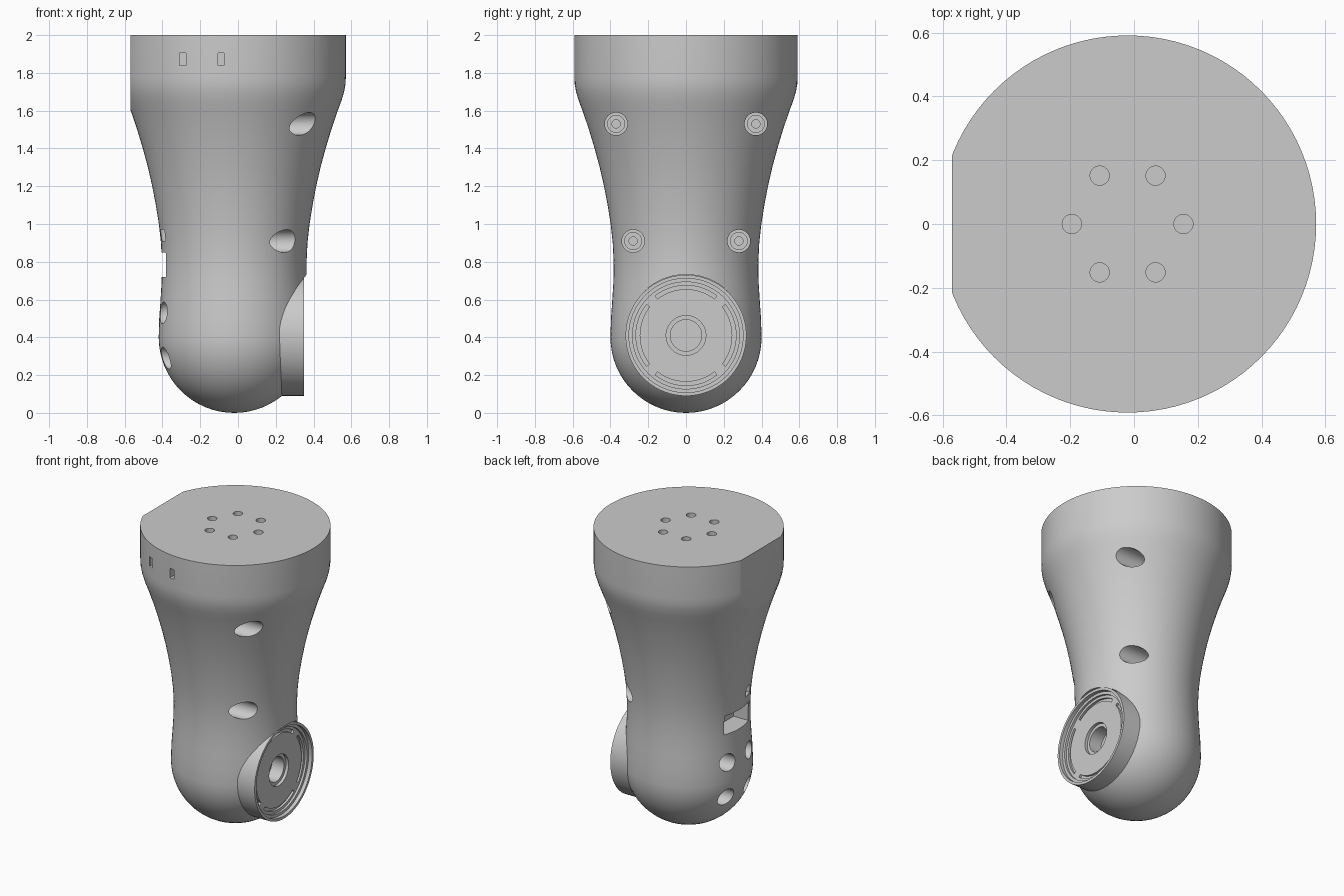
import bpy, bmesh, math
from mathutils import Matrix, Vector

if "Cube" in bpy.data.objects:
    bpy.data.objects.remove(bpy.data.objects["Cube"], do_unlink=True)

AXIS = -0.02          # x of the body's turning axis
FLANGE_Z = 0.41       # height of the joint flange centre

grey = bpy.data.materials.new("plain grey")
grey.use_nodes = True
grey.diffuse_color = (0.6, 0.6, 0.6, 1)
grey.node_tree.nodes["Principled BSDF"].inputs["Base Color"].default_value = (0.6, 0.6, 0.6, 1)


def make(name, bm):
    bmesh.ops.recalc_face_normals(bm, faces=bm.faces)
    mesh = bpy.data.meshes.new(name)
    bm.to_mesh(mesh)
    bm.free()
    mesh.materials.append(grey)
    obj = bpy.data.objects.new(name, mesh)
    bpy.context.collection.objects.link(obj)
    return obj


def lathe(name, profile, steps=96):
    """Turn (radius, z) points around the body axis."""
    bm = bmesh.new()
    verts = [bm.verts.new((r, 0, z)) for r, z in profile]
    edges = [bm.edges.new(pair) for pair in zip(verts, verts[1:])]
    bmesh.ops.spin(bm, geom=verts + edges, cent=(0, 0, 0), axis=(0, 0, 1),
                   angle=math.tau, steps=steps)
    bmesh.ops.remove_doubles(bm, verts=bm.verts, dist=0.0001)
    bmesh.ops.translate(bm, verts=bm.verts, vec=(AXIS, 0, 0))
    return make(name, bm)


def cylinder(name, start, end, radius, sides=40):
    a, b = Vector(start), Vector(end)
    turn = (b - a).to_track_quat("Z", "Y").to_matrix().to_4x4()
    bm = bmesh.new()
    bmesh.ops.create_cone(bm, cap_ends=True, segments=sides, radius1=radius, radius2=radius,
                          depth=(b - a).length, matrix=Matrix.Translation((a + b) / 2) @ turn)
    return make(name, bm)


def box(name, low, high):
    a, b = Vector(low), Vector(high)
    bm = bmesh.new()
    bmesh.ops.create_cube(bm, size=1, matrix=Matrix.Translation((a + b) / 2)
                          @ Matrix.Diagonal((*(b - a), 1)))
    return make(name, bm)


def arc_block(name, inner, outer, x0, x1, middle, spread, steps=16):
    """Curved bar around the flange centre."""
    bm = bmesh.new()
    angles = [middle + spread * (2 * i / steps - 1) for i in range(steps + 1)]
    ring = [(outer, t) for t in angles] + [(inner, t) for t in reversed(angles)]
    face = bm.faces.new([bm.verts.new((x0, r * math.cos(t), FLANGE_Z + r * math.sin(t)))
                         for r, t in ring])
    grown = bmesh.ops.extrude_face_region(bm, geom=[face])["geom"]
    bmesh.ops.translate(bm, vec=(x1 - x0, 0, 0),
                        verts=[v for v in grown if isinstance(v, bmesh.types.BMVert)])
    if not face.is_valid or len(bm.faces) < len(ring) + 2:
        bmesh.ops.holes_fill(bm, edges=bm.edges)
    return make(name, bm)


def combine(target, tool, operation="DIFFERENCE"):
    mod = target.modifiers.new("combine", "BOOLEAN")
    mod.operation, mod.solver, mod.object = operation, "EXACT", tool
    bpy.context.view_layer.objects.active = target
    bpy.ops.object.modifier_apply(modifier=mod.name)
    bpy.data.objects.remove(tool, do_unlink=True)


# Body: rounded foot, slim waist and flared head
foot = [(0.4 * math.sin(a), 0.4 - 0.4 * math.cos(a))
        for a in (math.pi / 2 * i / 16 for i in range(17))]
side = [(0.397, 0.5), (0.39, 0.6), (0.384, 0.7), (0.383, 0.8), (0.388, 0.9), (0.399, 1.0),
        (0.415, 1.1), (0.434, 1.2), (0.457, 1.3), (0.484, 1.4), (0.514, 1.5), (0.548, 1.6),
        (0.567, 1.65), (0.582, 1.7), (0.589, 1.74), (0.591, 1.78), (0.591, 2.0), (0, 2.0)]
body = lathe("arm_link_body", foot + side)

# Flat on the side of the head
combine(body, box("flat_cutter", (-1, -1, -1), (-0.57, 1, 3)))

# Round joint flange: clear its seat, then add the disc
combine(body, cylinder("seat_cutter", (0.3, 0, FLANGE_Z), (0.6, 0, FLANGE_Z), 0.322, 96))
combine(body, cylinder("flange", (0.1, 0, FLANGE_Z), (0.35, 0, FLANGE_Z), 0.32, 96), "UNION")
for radius, floor in ((0.302, 0.325), (0.283, 0.31), (0.105, 0.29), (0.083, 0.2)):
    combine(body, cylinder("recess_cutter", (floor, 0, FLANGE_Z), (0.6, 0, FLANGE_Z), radius, 80))
for quarter in range(4):
    combine(body, arc_block("groove_cutter", 0.245, 0.265, 0.295, 0.4,
                            quarter * math.pi / 2, math.radians(38)))

# Counterbored screw holes beside the flange, and round ports on the opposite side
for s in (-1, 1):
    for y, z, floor in ((0.37, 1.53, 0.2), (0.28, 0.91, 0.1)):
        for radius, depth in ((0.06, 0), (0.045, 0.02), (0.022, 0.1)):
            combine(body, cylinder("screw_cutter", (floor - depth, s * y, z), (1, s * y, z), radius))
    for z in (0.53, 0.29):
        combine(body, cylinder("port_cutter", (-0.28, s * 0.115, z), (-1, s * 0.115, z), 0.058))

# Ring of bolt holes in the top
for i in range(6):
    t = math.tau * i / 6
    x, y = AXIS + 0.175 * math.cos(t), 0.175 * math.sin(t)
    combine(body, cylinder("bolt_cutter", (x, y, 1.85), (x, y, 2.2), 0.03))

# Connector window, indicator slit and two front slots
combine(body, box("window_cutter", (-1, -0.13, 0.72), (-0.27, 0.13, 0.85)))
combine(body, box("slit_cutter", (-1, -0.14, 0.91), (-0.3, -0.07, 0.97)))
for x in (-0.292, -0.09):
    combine(body, box("slot_cutter", (x - 0.017, -1, 1.84), (x + 0.017, -0.5, 1.905)))

# Smooth shading with crisp machined edges
bpy.ops.object.select_all(action="DESELECT")
body.select_set(True)
bpy.context.view_layer.objects.active = body
bpy.ops.object.shade_smooth_by_angle(angle=math.radians(30))
